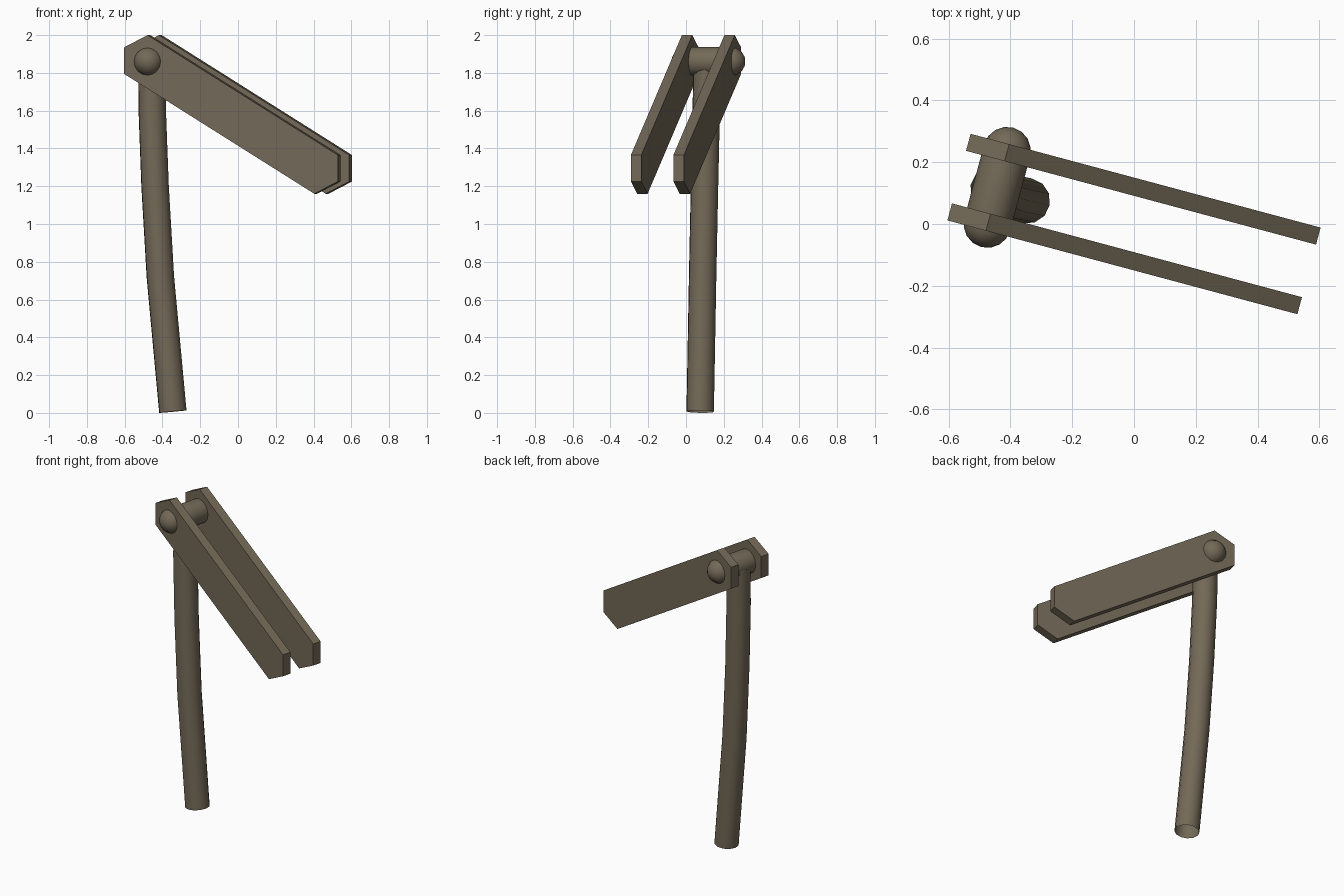
import bpy, bmesh, math
from mathutils import Matrix, Vector

if "Cube" in bpy.data.objects:
    bpy.data.objects.remove(bpy.data.objects["Cube"])

mat = bpy.data.materials.new("taupe_brown")
mat.diffuse_color = (0.17, 0.14, 0.095, 1)
mat.use_nodes = True
mat.node_tree.nodes["Principled BSDF"].inputs["Base Color"].default_value = mat.diffuse_color

# Arm frame: local x runs along the arms, local y across them, turned about z
FRAME = Matrix.Rotation(math.radians(-15), 4, 'Z')
PIN_X, PIN_Z, PIN_R = -0.458, 1.86, 0.077


def finish(name, bm):
    bmesh.ops.recalc_face_normals(bm, faces=bm.faces)
    me = bpy.data.meshes.new(name)
    bm.to_mesh(me)
    bm.free()
    me.materials.append(mat)
    ob = bpy.data.objects.new(name, me)
    bpy.context.collection.objects.link(ob)
    return ob


def smooth(ob, angle=50):
    bpy.ops.object.select_all(action='DESELECT')
    ob.select_set(True)
    bpy.context.view_layer.objects.active = ob
    bpy.ops.object.shade_smooth_by_angle(angle=math.radians(angle))


# Two parallel six-sided arm plates
half = [(-0.586, 1.795), (-0.586, 1.935), (-0.457, 2.0)]
outline = half + [(-x, 3.16 - z) for x, z in half]
for name, y in (("front_arm", -0.1165), ("back_arm", 0.1165)):
    bm = bmesh.new()
    face = bm.faces.new([bm.verts.new((x, y - 0.0285, z)) for x, z in outline])
    ext = bmesh.ops.extrude_face_region(bm, geom=[face])
    bmesh.ops.translate(bm, vec=(0, 0.057, 0),
                        verts=[v for v in ext["geom"] if isinstance(v, bmesh.types.BMVert)])
    bm.transform(FRAME)
    finish(name, bm)

# Round-ended pin through both arms: a sphere stretched at its equator
bm = bmesh.new()
bmesh.ops.create_uvsphere(bm, u_segments=16, v_segments=8, radius=PIN_R)
equator = [e for e in bm.edges if all(abs(v.co.z) < 1e-4 for v in e.verts)]
bmesh.ops.split_edges(bm, edges=equator)
for f in list(bm.faces):
    side = 1 if f.calc_center_median().z > 0 else -1
    for v in f.verts:
        v.tag = side > 0
for v in bm.verts:
    v.co.z += 0.123 if v.tag else -0.123
rims = [e for e in bm.edges if e.is_boundary]
bmesh.ops.bridge_loops(bm, edges=rims)
bm.transform(FRAME @ Matrix.Translation((PIN_X, 0, PIN_Z)) @ Matrix.Rotation(math.pi / 2, 4, 'X'))
smooth(finish("pin", bm))

# Gently bent open tube as the post
path = [(-0.345, 0.075, 0.007), (-0.411, 0.088, 0.72), (-0.439, 0.098, 1.2),
        (-0.454, 0.107, 1.6), (-0.456, 0.112, 1.86)]
cu = bpy.data.curves.new("post", 'CURVE')
cu.dimensions = '3D'
cu.bevel_depth = 0.074
cu.bevel_resolution = 4
sp = cu.splines.new('POLY')
sp.points.add(len(path) - 1)
for p, co in zip(sp.points, path):
    p.co = (*co, 1)
cu.materials.append(mat)
post = bpy.data.objects.new("post", cu)
bpy.context.collection.objects.link(post)
bpy.ops.object.select_all(action='DESELECT')
post.select_set(True)
bpy.context.view_layer.objects.active = post
bpy.ops.object.convert(target='MESH')
smooth(bpy.context.view_layer.objects.active)
